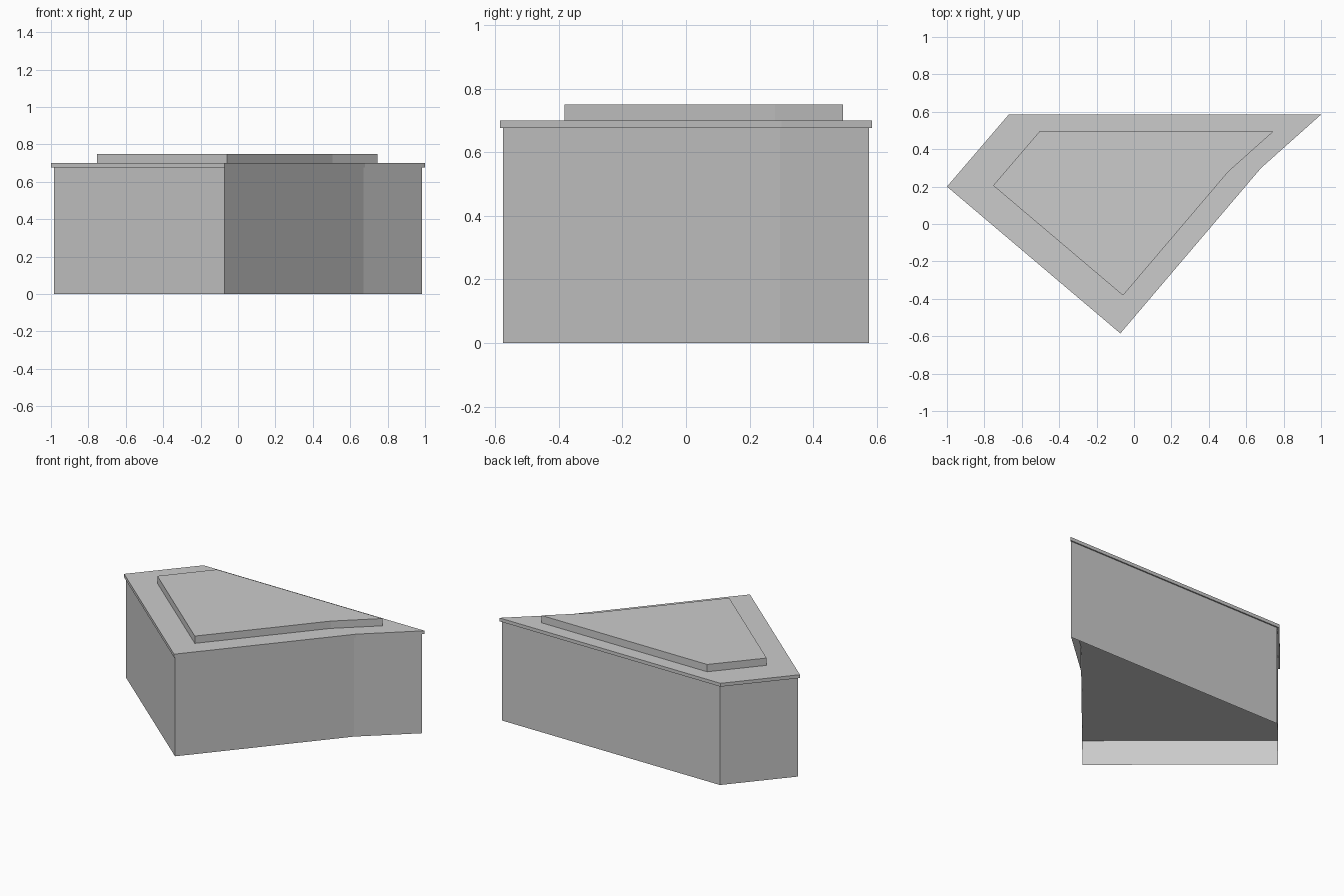
import bpy

if "Cube" in bpy.data.objects:
    bpy.data.objects.remove(bpy.data.objects["Cube"])

# Five-sided footprint, counter-clockwise seen from above
OUTLINE = [(-1.0, 0.20), (-0.073, -0.585), (0.68, 0.30), (1.0, 0.585), (-0.67, 0.585)]


def prism(name, z0, z1, scale=1.0, shift=(0, 0), caps=True):
    """Extruded footprint, scaled in plan; without caps it is an open wall."""
    pts = [(x * scale + shift[0], y * scale + shift[1]) for x, y in OUTLINE]
    n = len(pts)
    verts = [(x, y, z) for z in (z0, z1) for x, y in pts]
    faces = [(i, (i + 1) % n, n + (i + 1) % n, n + i) for i in range(n)]
    if caps:
        faces += [tuple(reversed(range(n))), tuple(range(n, 2 * n))]
    mesh = bpy.data.meshes.new(name)
    mesh.from_pydata(verts, [], faces)
    obj = bpy.data.objects.new(name, mesh)
    bpy.context.collection.objects.link(obj)
    return obj


# Thin open-bottomed skirt under the main body
prism("base_skirt", 0.0, 0.17, 0.985, caps=False)
# Main building block
prism("main_walls", 0.17, 0.677, 0.985)
# Overhanging roof slab
prism("roof_slab", 0.677, 0.70)
# Raised roof panel
prism("roof_panel", 0.70, 0.75, 0.749, (-0.004, 0.056))
